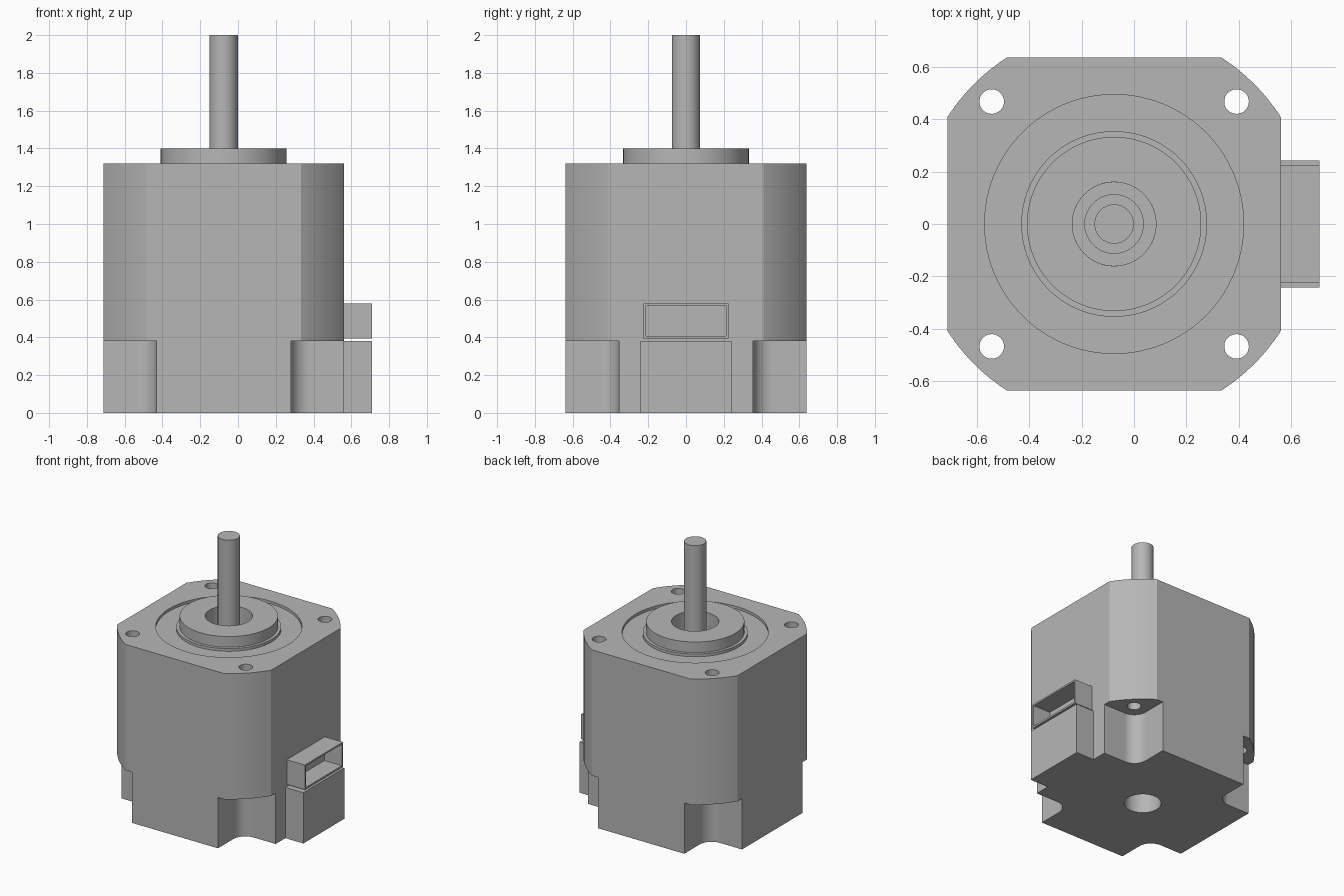
import bpy, bmesh
from math import sin, cos, pi, acos, radians

if "Cube" in bpy.data.objects:
    bpy.data.objects.remove(bpy.data.objects["Cube"])

CX = -0.076      # motor axis
HALF = 0.637     # half width of the body
CORNER = 0.757   # radius of the rounded corners
TOP = 1.32       # mounting face height

grey = bpy.data.materials.new("light grey")
grey.use_nodes = True
grey.diffuse_color = (0.47, 0.47, 0.47, 1)
grey.node_tree.nodes["Principled BSDF"].inputs["Base Color"].default_value = (0.47, 0.47, 0.47, 1)


def finish(name, bm, x=0.0):
    bmesh.ops.recalc_face_normals(bm, faces=bm.faces)
    mesh = bpy.data.meshes.new(name)
    bm.to_mesh(mesh)
    bm.free()
    mesh.materials.append(grey)
    ob = bpy.data.objects.new(name, mesh)
    ob.location.x = x
    bpy.context.collection.objects.link(ob)
    return ob


def prism(name, outline, z0, z1, x=0.0):
    bm = bmesh.new()
    face = bm.faces.new([bm.verts.new((px, py, z0)) for px, py in outline])
    out = bmesh.ops.extrude_face_region(bm, geom=[face])
    verts = [v for v in out["geom"] if isinstance(v, bmesh.types.BMVert)]
    bmesh.ops.translate(bm, verts=verts, vec=(0, 0, z1 - z0))
    return finish(name, bm, x)


def arc(cx, cy, r, a0, a1, n):
    return [(cx + r * cos(a0 + (a1 - a0) * i / n), cy + r * sin(a0 + (a1 - a0) * i / n))
            for i in range(n + 1)]


def cylinder(name, r, z0, z1, px=0.0, py=0.0, n=64):
    return prism(name, arc(px, py, r, 0, 2 * pi, n)[:-1], z0, z1, CX)


def box(name, x0, x1, y, z0, z1):
    return prism(name, [(x0, -y), (x1, -y), (x1, y), (x0, y)], z0, z1)


def lathe(name, profile, n=96):
    bm = bmesh.new()
    rings = [[bm.verts.new((r * cos(2 * pi * i / n), r * sin(2 * pi * i / n), z))
              for i in range(n)] for r, z in profile]
    for k, ring in enumerate(rings):
        above = rings[(k + 1) % len(rings)]
        for i in range(n):
            j = (i + 1) % n
            bm.faces.new((ring[i], ring[j], above[j], above[i]))
    return finish(name, bm, CX)


def cut(ob, cutter):
    mod = ob.modifiers.new("cut", "BOOLEAN")
    mod.operation, mod.solver, mod.object = "DIFFERENCE", "EXACT", cutter
    bpy.context.view_layer.objects.active = ob
    bpy.ops.object.modifier_apply(modifier=mod.name)
    bpy.data.objects.remove(cutter)


# Body: square block with rounded corners
edge = acos(HALF / CORNER)
outline = []
for q in range(4):
    outline += arc(0, 0, CORNER, q * pi / 2 + edge, (q + 1) * pi / 2 - edge, 14)
body = prism("motor_body", outline, 0, TOP, CX)

# Corner notches with filleted inner corners, and mounting holes
IN, FIL = 0.356, 0.1
notch = arc(IN + FIL, IN + FIL, FIL, pi, 1.5 * pi, 12) + [(0.9, IN), (0.9, 0.9), (IN, 0.9)]
for sx in (-1, 1):
    for sy in (-1, 1):
        cut(body, prism("notch_cutter", [(sx * x, sy * y) for x, y in notch], -0.1, 0.38, CX))
        cut(body, cylinder("hole_cutter", 0.047, 0.3, 1.4, sx * 0.468, sy * 0.468, 32))

# Shallow round recess, bearing seat and rear bore
cut(body, cylinder("recess_cutter", 0.495, TOP - 0.02, 1.5, n=96))
cut(body, cylinder("seat_cutter", 0.16, 1.1, 1.5))
cut(body, cylinder("rear_cutter", 0.125, -0.1, 0.4))

# Pilot boss with stepped bore, and shaft
boss = lathe("pilot_boss", [(0.112, 1.15), (0.112, 1.27), (0.16, 1.27), (0.16, 1.4), (0.333, 1.4),
                            (0.333, TOP), (0.355, TOP), (0.355, 1.15)])
shaft = cylinder("shaft", 0.075, 1.05, 2.0)

# Side connector: solid block below, open socket above
SIDE, OUT = CX + HALF, 0.71
block = box("connector_block", SIDE - 0.05, OUT, 0.242, 0, 0.38)
socket = box("connector_socket", SIDE - 0.05, OUT, 0.225, 0.395, 0.58)
cut(socket, box("socket_cutter", SIDE + 0.005, 0.8, 0.213, 0.408, 0.568))

# Smooth curved walls, crisp edges
bpy.ops.object.select_all(action="DESELECT")
for ob in (body, boss, shaft, block, socket):
    ob.select_set(True)
    bpy.context.view_layer.objects.active = ob
bpy.ops.object.shade_smooth_by_angle(angle=radians(25))
for ob in (body, boss, shaft):
    mod = ob.modifiers.new("weighted normals", "WEIGHTED_NORMAL")
    mod.keep_sharp = True
